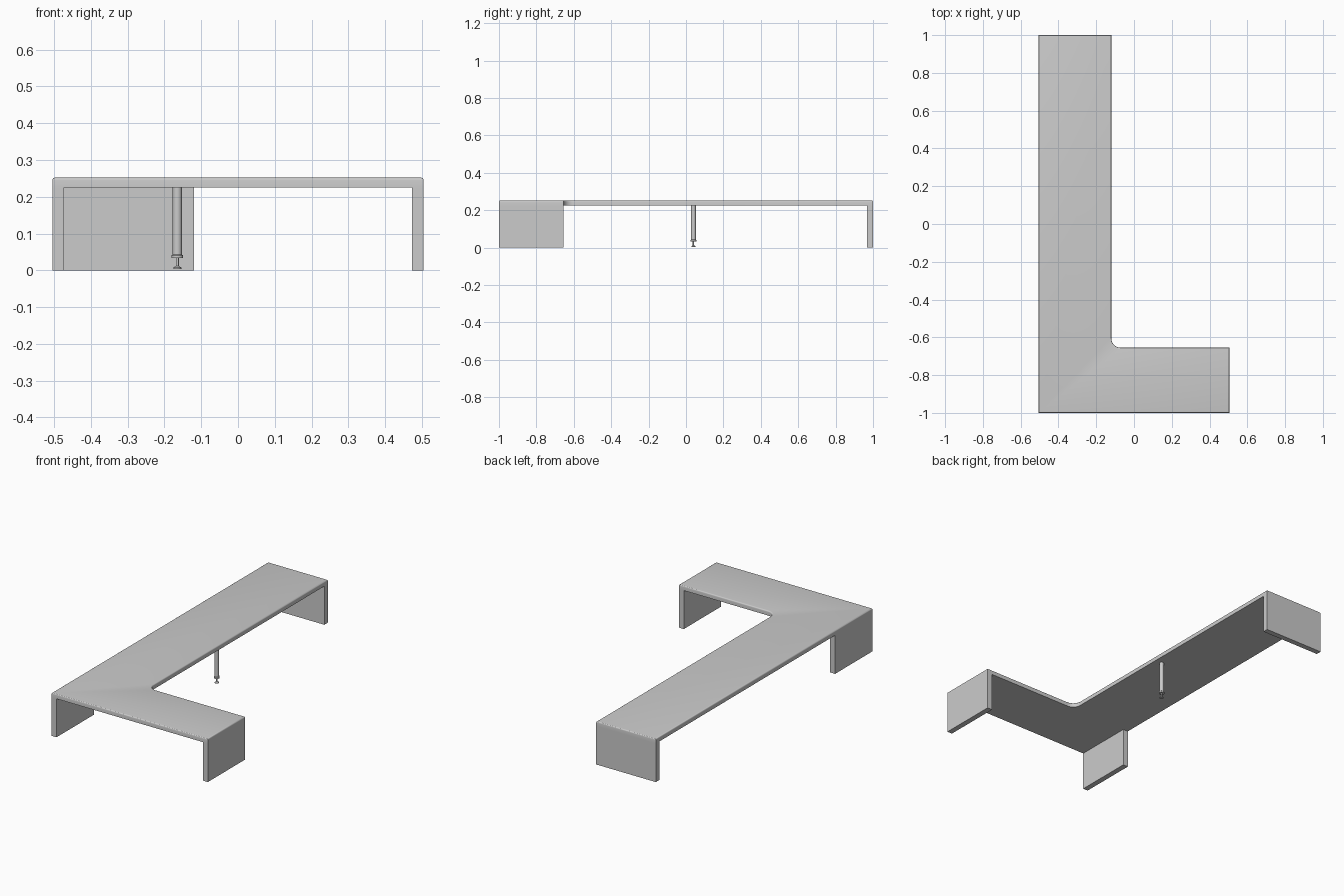
import bpy, bmesh, math

if "Cube" in bpy.data.objects:
    bpy.data.objects.remove(bpy.data.objects["Cube"])

TOP, UNDER = 0.252, 0.225
X, ARM_X, ARM_Y, T = 0.505, -0.12, -0.655, 0.032


def finish(bm, name):
    bmesh.ops.recalc_face_normals(bm, faces=bm.faces[:])
    mesh = bpy.data.meshes.new(name)
    bm.to_mesh(mesh)
    bm.free()
    ob = bpy.data.objects.new(name, mesh)
    bpy.context.collection.objects.link(ob)
    bpy.context.view_layer.objects.active = ob
    bpy.ops.object.select_all(action='DESELECT')
    ob.select_set(True)
    bpy.ops.object.shade_smooth_by_angle(angle=math.radians(35))
    return ob


def prism(name, outline, z0, z1, top_bevel=0.0):
    bm = bmesh.new()
    face = bm.faces.new([bm.verts.new((x, y, z0)) for x, y in outline])
    ext = bmesh.ops.extrude_face_region(bm, geom=[face], use_keep_orig=True)
    for v in ext['geom']:
        if isinstance(v, bmesh.types.BMVert):
            v.co.z = z1
    if top_bevel:
        rim = [e for e in bm.edges if all(v.co.z > z1 - 1e-5 for v in e.verts)]
        bmesh.ops.bevel(bm, geom=rim, offset=top_bevel, segments=4,
                        profile=0.5, affect='EDGES')
    return finish(bm, name)


def panel(name, x0, x1, y0, y1):
    return prism(name, [(x0, y0), (x1, y0), (x1, y1), (x0, y1)], 0, UNDER)


# L-shaped desktop with a rounded inner corner
r = 0.05
fillet = [(ARM_X + r - r * math.sin(a), ARM_Y + r - r * math.cos(a))
          for a in (math.pi / 2 * i / 10 for i in range(11))]
prism("desktop", [(-X, -1), (X, -1), (X, ARM_Y)] + fillet +
      [(ARM_X, 1), (-X, 1)], UNDER, TOP, 0.007)

# Panel legs at the three ends
panel("left_leg_panel", -X, -X + T, -1, ARM_Y)
panel("right_leg_panel", X - T, X, -1, ARM_Y)
panel("back_leg_panel", -X, ARM_X, 1 - T, 1)

# Middle support post with adjustable foot, spun from a profile
profile = [(0, 0.004), (0.011, 0.004), (0.011, 0.008), (0.004, 0.012),
           (0.004, 0.033), (0.0155, 0.033), (0.0155, 0.041),
           (0.0125, 0.043), (0.0125, UNDER), (0, UNDER)]
bm = bmesh.new()
pts = [bm.verts.new((-0.165 + px, 0.04, pz)) for px, pz in profile]
edges = [bm.edges.new(p) for p in zip(pts, pts[1:])]
bmesh.ops.spin(bm, geom=pts + edges, cent=(-0.165, 0.04, 0), axis=(0, 0, 1),
               angle=math.tau, steps=32)
bmesh.ops.remove_doubles(bm, verts=bm.verts[:], dist=1e-5)
finish(bm, "support_post")
